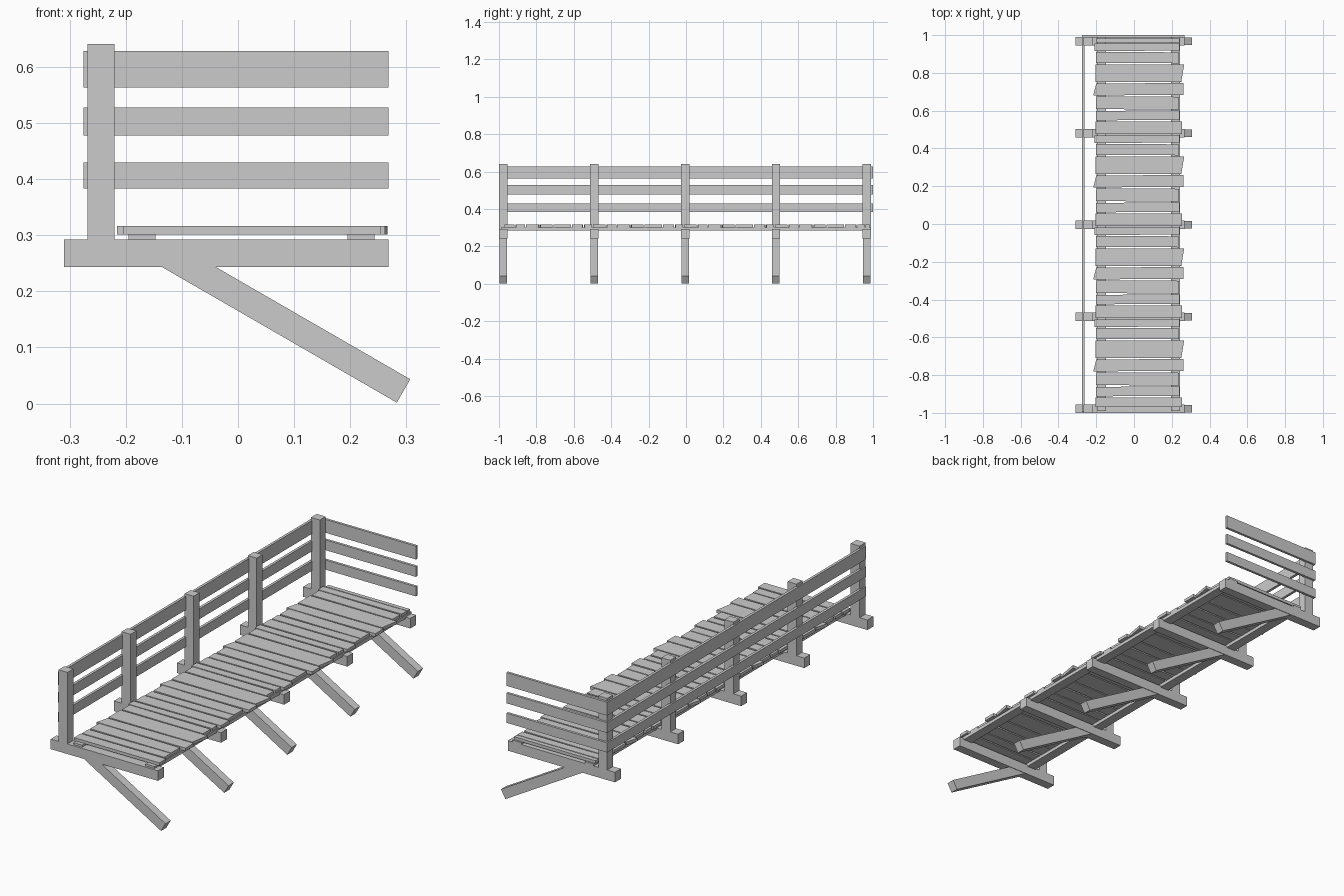
import bpy
import math
from mathutils import Matrix, Vector

cube = bpy.data.objects.get("Cube")
if cube:
    bpy.data.objects.remove(cube, do_unlink=True)

grey = bpy.data.materials.new("plain_grey")
grey.use_nodes = True
grey.diffuse_color = (0.6, 0.6, 0.6, 1)
grey.node_tree.nodes["Principled BSDF"].inputs["Base Color"].default_value = grey.diffuse_color


def box(name, x, y, z, tilt=0.0, turn=0.0):
    """Box from (low, high) ranges, optionally turned about its own centre."""
    centre = Vector([(a + b) / 2 for a, b in (x, y, z)])
    size = [b - a for a, b in (x, y, z)]
    bpy.ops.mesh.primitive_cube_add(size=1)
    ob = bpy.context.object
    ob.name = name
    ob.data.transform(Matrix.Diagonal((*size, 1)))
    ob.data.transform(Matrix.Rotation(tilt, 4, 'Y') @ Matrix.Rotation(turn, 4, 'Z'))
    ob.location = centre
    ob.data.materials.append(grey)
    return ob


BAY = 0.486
FRONT_Y = -0.977
BACK_Y = FRONT_Y + 4 * BAY
HALF = 0.0225

# Frames: cross beam, railing post and slanted brace
slope = math.radians(30)
brace_length = 0.485
foot = Vector((0.295, 0.0225))
mid = foot + Vector((-math.cos(slope), math.sin(slope))) * brace_length / 2
for i in range(5):
    y = FRONT_Y + i * BAY
    span = (y - HALF, y + HALF)
    box(f"cross_beam_{i}", (-0.31, 0.268), span, (0.243, 0.292))
    box(f"railing_post_{i}", (-0.268, -0.22), span, (0.285, 0.641))
    box(f"brace_{i}", (mid.x - brace_length / 2, mid.x + brace_length / 2),
        (y - 0.02, y + 0.02), (mid.y - 0.024, mid.y + 0.024), tilt=slope)

# Stringers under the deck
for name, x in (("right_stringer", -0.171), ("left_stringer", 0.219)):
    box(name, (x - 0.024, x + 0.024), (FRONT_Y - HALF + 0.01, BACK_Y + HALF), (0.285, 0.302))

# Railing boards along the side and across the back end
for name, z in (("low", (0.383, 0.43)), ("middle", (0.478, 0.528)), ("top", (0.563, 0.628))):
    box(f"{name}_side_rail", (-0.275, -0.262), (FRONT_Y - HALF + 0.005, BACK_Y + HALF), z)
    box(f"{name}_end_rail", (-0.275, 0.268), (BACK_Y + HALF - 0.002, 1.0), z)

# Deck planks: one uneven set repeated in every bay (width, right end, left end, turn)
planks = [
    (0.047, -0.21, 0.24, 0.3), (0.065, -0.2, 0.238, -0.3), (0.1, -0.203, 0.258, 0.0),
    (0.07, -0.208, 0.262, 0.3), (0.075, -0.2, 0.238, -0.4), (0.057, -0.202, 0.24, 0.4),
    (0.073, -0.205, 0.255, 0.0),
]
box("back_plank", (-0.2, 0.24), (0.961, 0.982), (0.301, 0.316))
y = 0.957
for bay in range(4):
    for i, (width, right, left, turn) in enumerate(planks):
        low = max(y - width + 0.007, -0.97)
        plank = box(f"deck_plank_{bay}_{i}", (right, left), (low, y), (0.301, 0.316),
                    turn=math.radians(turn))
        # Roughly sawn ends on the widest boards
        if i in (2, 3):
            for v in plank.data.vertices:
                if (v.co.x > 0) == (i == 2):
                    v.co.x += 0.008 if v.co.y > 0 else -0.008
        y -= width
